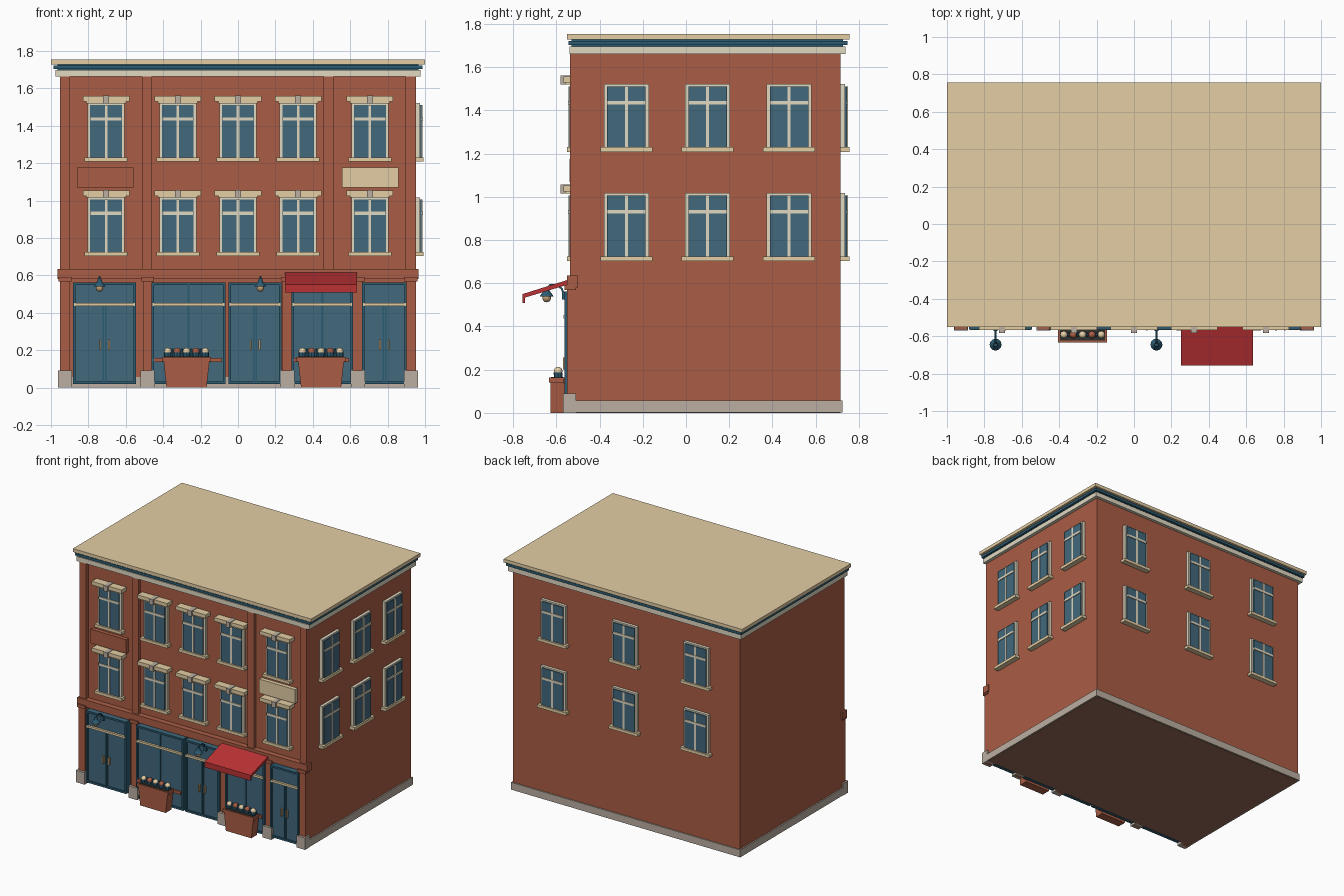
import bpy, bmesh
from math import pi
from mathutils import Matrix

cube = bpy.data.objects.get("Cube")
if cube:
    bpy.data.objects.remove(cube, do_unlink=True)


def material(name, r, g, b):
    lin = [((c / 255 + 0.055) / 1.055) ** 2.4 for c in (r, g, b)]
    m = bpy.data.materials.new(name)
    m.use_nodes = True
    m.diffuse_color = (*lin, 1)
    m.node_tree.nodes["Principled BSDF"].inputs["Base Color"].default_value = (*lin, 1)
    return m


brick = material("brick", 170, 93, 69)
beige = material("beige_stone", 228, 206, 165)
cream = material("cream_trim", 224, 216, 193)
grey = material("grey_stone", 187, 175, 162)
teal = material("teal_paint", 44, 92, 114)
glass = material("teal_glass", 66, 104, 124)
red = material("red_canvas", 187, 50, 53)
brass = material("brass", 190, 160, 115)
dark = material("dark_soil", 50, 50, 48)
floor = material("floor_brown", 150, 106, 88)


def mesh_of(name, boxes):
    """Mesh from (x0, x1, y0, y1, z0, z1, material) boxes."""
    bm, me, slots = bmesh.new(), bpy.data.meshes.new(name), []
    for x0, x1, y0, y1, z0, z1, mat in boxes:
        if mat not in slots:
            slots.append(mat)
            me.materials.append(mat)
        place = Matrix.Translation(((x0 + x1) / 2, (y0 + y1) / 2, (z0 + z1) / 2))
        size = Matrix.Diagonal((x1 - x0, y1 - y0, z1 - z0, 1))
        made = bmesh.ops.create_cube(bm, size=1, matrix=place @ size)
        for f in {f for v in made["verts"] for f in v.link_faces}:
            f.material_index = slots.index(mat)
    bm.to_mesh(me)
    bm.free()
    return me


def add(name, me, loc=(0, 0, 0), turn=0, width=1):
    ob = bpy.data.objects.new(name, me)
    ob.location, ob.rotation_euler.z, ob.scale.x = loc, turn, width
    bpy.context.collection.objects.link(ob)
    return ob


def box(name, *dims):
    return add(name, mesh_of(name, [dims]))


def extrude_x(name, profile, x0, x1, mat):
    """Solid from a (y, z) profile swept along x."""
    bm, me = bmesh.new(), bpy.data.meshes.new(name)
    face = bm.faces.new([bm.verts.new((x0, y, z)) for y, z in profile])
    out = bmesh.ops.extrude_face_region(bm, geom=[face])["geom"]
    bmesh.ops.translate(bm, verts=[v for v in out if isinstance(v, bmesh.types.BMVert)],
                        vec=(x1 - x0, 0, 0))
    bmesh.ops.recalc_face_normals(bm, faces=bm.faces)
    bm.to_mesh(me)
    bm.free()
    me.materials.append(mat)
    return add(name, me)


def cone(name, r0, r1, z0, z1, x, y, mat, sides=12):
    bm, me = bmesh.new(), bpy.data.meshes.new(name)
    bmesh.ops.create_cone(bm, cap_ends=True, segments=sides, radius1=r0, radius2=r1,
                          depth=z1 - z0)
    bm.to_mesh(me)
    bm.free()
    me.materials.append(mat)
    return add(name, me, (x, y, (z0 + z1) / 2))


def ball(name, r, loc, mat):
    bm, me = bmesh.new(), bpy.data.meshes.new(name)
    bmesh.ops.create_uvsphere(bm, u_segments=12, v_segments=8, radius=r)
    for f in bm.faces:
        f.smooth = True
    bm.to_mesh(me)
    bm.free()
    me.materials.append(mat)
    return add(name, me, loc)


def rod(name, points, r, mat):
    cu = bpy.data.curves.new(name, "CURVE")
    cu.dimensions, cu.bevel_depth, cu.bevel_resolution = "3D", r, 1
    sp = cu.splines.new("POLY")
    sp.points.add(len(points) - 1)
    for p, co in zip(sp.points, points):
        p.co = (*co, 1)
    cu.materials.append(mat)
    return add(name, cu)


# Main block with its underside, base course and stepped cornice
FRONT, BACK, SIDE = -0.51, 0.715, 0.952
box("walls", -SIDE, SIDE, FRONT, BACK, 0.002, 1.7, brick)
box("underside", -SIDE, SIDE, FRONT, BACK, 0, 0.01, floor)
box("base_course", -0.962, 0.962, FRONT - 0.005, 0.724, 0.002, 0.057, grey)
box("cornice_lower", -0.977, 0.977, -0.54, 0.738, 1.662, 1.697, cream)
box("cornice_gap", -0.965, 0.965, -0.53, 0.728, 1.69, 1.73, teal)
box("cornice_band", -0.987, 0.987, -0.544, 0.748, 1.703, 1.722, teal)
box("roof_slab", -1, 1, -0.551, 0.757, 1.728, 1.754, beige)

# Pilasters, string course and pilaster feet
for x0, x1 in ((-0.952, -0.898), (-0.513, -0.46), (0.456, 0.51), (0.895, 0.952)):
    box("upper_pilaster", x0, x1, -0.538, FRONT, 0.6, 1.666, brick)
box("string_course", -0.965, 0.965, -0.552, FRONT + 0.01, 0.58, 0.635, brick)
for x in (-0.925, -0.483, 0.264, 0.642, 0.925):
    box("lower_pilaster", x - 0.026, x + 0.026, -0.552, FRONT, 0, 0.58, brick)
    box("pilaster_cap", x - 0.034, x + 0.034, -0.563, FRONT, 0.568, 0.592, brick)
    box("pilaster_foot", x - 0.037, x + 0.037, -0.57, FRONT, 0, 0.09, grey)

# Windows: wall plane at y = 0, sill bottom at z = 0
plain = [(-0.099, 0.099, -0.022, 0, 0.015, 0.314, cream),
         (-0.085, 0.085, -0.03, 0, 0.022, 0.303, glass),
         (-0.007, 0.007, -0.034, 0, 0.022, 0.303, cream),
         (-0.085, 0.085, -0.036, 0, 0.22, 0.237, cream),
         (-0.115, 0.115, -0.041, 0, 0, 0.022, beige)]
crown = [(-0.105, 0.105, -0.05, 0, 0.312, 0.324, beige),
         (-0.125, 0.125, -0.058, 0, 0.322, 0.35, beige),
         (-0.016, 0.016, -0.072, 0, 0.312, 0.354, grey)]
plain_window = mesh_of("plain_window", plain)
crowned_window = mesh_of("crowned_window", plain + crown)
for z in (0.703, 1.208):
    for x in (-0.705, -0.322, 0, 0.322, 0.705):
        add("front_window", crowned_window, (x, FRONT, z))
    for y in (-0.276, 0.1, 0.477):
        add("side_window", plain_window, (SIDE, y, z), pi / 2, 1.05)
    for x in (-0.6, 0, 0.6):
        add("back_window", plain_window, (x, BACK, z), pi, 1.05)

# Wall panels between the storeys
box("brick_panel", -0.86, -0.56, -0.54, FRONT, 1.07, 1.176, brick)
box("beige_panel", 0.556, 0.858, -0.54, FRONT, 1.07, 1.176, beige)


# Shopfronts: glazed bays and double doors
def shopfront(name, x0, x1, doors):
    mid, y = (x0 + x1) / 2, -0.563
    parts = [(x0, x1, -0.552, FRONT, 0.02, 0.562, glass),
             (x0, x1, y, FRONT, 0.548, 0.562, teal),
             (x0, x1, y, FRONT, 0.018, 0.032, teal),
             (x0, x0 + 0.013, y, FRONT, 0.018, 0.562, teal),
             (x1 - 0.013, x1, y, FRONT, 0.018, 0.562, teal),
             (x0 + 0.005, x1 - 0.005, y - 0.005, FRONT, 0.437, 0.453, beige)]
    if doors:
        for s in (-1, 1):
            a, b = sorted((mid + s * 0.003, mid + s * 0.011))
            parts.append((a, b, -0.558, FRONT, 0.03, 0.437, teal))
            h = mid + s * 0.023
            parts.append((h - 0.005, h + 0.005, -0.57, -0.55, 0.2, 0.256, brass))
    else:
        parts.append((mid - 0.006, mid + 0.006, -0.558, FRONT, 0.03, 0.55, teal))
        parts.append((x0 + 0.013, x1 - 0.02, -0.567, FRONT, 0.136, 0.158, brick))
    add(name, mesh_of(name, parts))


shopfront("left_doors", -0.882, -0.545, True)
shopfront("left_shop_window", -0.463, -0.066, False)
shopfront("centre_doors", -0.05, 0.233, True)
shopfront("right_shop_window", 0.286, 0.614, False)
shopfront("right_doors", 0.664, 0.902, True)

# Awning with a short valance
extrude_x("awning", [(-0.54, 0.618), (-0.757, 0.55), (-0.757, 0.508), (-0.745, 0.508),
                     (-0.745, 0.534), (-0.54, 0.596)], 0.25, 0.637, red)

# Planters with a row of flowers
for x in (-0.275, 0.444):
    body = box("planter", x - 0.123, x + 0.123, -0.627, -0.56, 0, 0.145, brick)
    for v in body.data.vertices:
        if v.co.z < 0.01:
            v.co.x = x + (v.co.x - x) * 0.87
    box("planter_rim", x - 0.131, x + 0.131, -0.634, -0.56, 0.14, 0.163, brick)
    box("planter_soil", x - 0.12, x + 0.12, -0.624, -0.566, 0.155, 0.166, dark)
    for i in range(5):
        px = x + (i - 2) * 0.05
        cone("foliage", 0.019, 0.021, 0.16, 0.188, px, -0.592, teal, 8)
        ball("blossom", 0.02, (px, -0.592, 0.193), (beige, brick)[i % 2])
        if i < 4:
            cone("leaf", 0.012, 0.006, 0.16, 0.208, px + 0.025, -0.592, teal, 6)

# Wall lamps on bracket arms
for x in (-0.74, 0.12):
    rod("lamp_arm", [(x, -0.565, 0.545), (x, -0.575, 0.575), (x, -0.6, 0.592),
                     (x, -0.63, 0.592), (x, -0.645, 0.57)], 0.005, teal)
    box("lamp_mount", x - 0.011, x + 0.011, -0.573, -0.55, 0.525, 0.562, teal)
    cone("lamp_cap", 0.014, 0.01, 0.563, 0.583, x, -0.645, teal)
    cone("lamp_shade", 0.032, 0.014, 0.54, 0.565, x, -0.645, teal)
    ball("lamp_bulb", 0.02, (x, -0.645, 0.532), brass)
